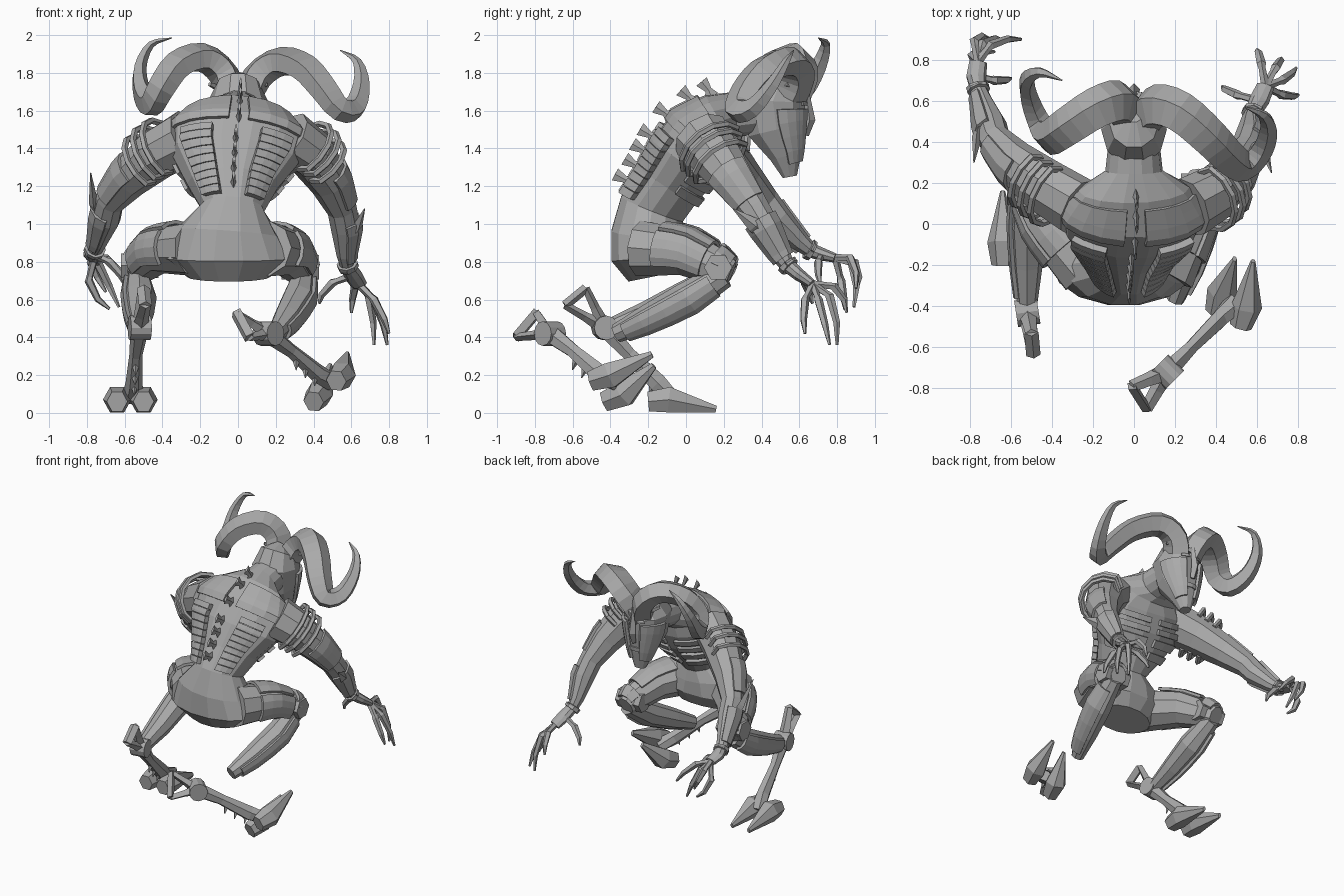
import bpy
import bmesh
from math import pi, cos, sin, radians
from mathutils import Vector

default_cube = bpy.data.objects.get("Cube")
if default_cube:
    bpy.data.objects.remove(default_cube, do_unlink=True)

GREY = (0.4, 0.4, 0.4, 1)
grey = bpy.data.materials.new("stone_grey")
grey.diffuse_color = GREY
grey.use_nodes = True
grey.node_tree.nodes["Principled BSDF"].inputs["Base Color"].default_value = GREY
SIDES = (("left", 1), ("right", -1))

def finish(name, bm):  # turn a bmesh into a named grey object
    bmesh.ops.recalc_face_normals(bm, faces=bm.faces)
    mesh = bpy.data.meshes.new(name)
    bm.to_mesh(mesh)
    bm.free()
    mesh.materials.append(grey)
    obj = bpy.data.objects.new(name, mesh)
    bpy.context.scene.collection.objects.link(obj)
    return obj

def frames(centres, sizes, side=(1, 0, 0)):  # centre and two scaled axes for every ring
    centres = [Vector(c) for c in centres]
    result, across = [], Vector(side)
    for i, (centre, size) in enumerate(zip(centres, sizes)):
        width, depth = size if isinstance(size, tuple) else (size, size)
        along = (centres[min(i + 1, len(centres) - 1)] - centres[max(i - 1, 0)]).normalized()
        across = (across - along * across.dot(along)).normalized()
        result.append((centre, across * width, along.cross(across) * depth))
    return result

def surface(rings, t, angle, grow=0.0):  # point on a loft at ring position t, pushed out by grow
    i = min(int(t), len(rings) - 2)
    centre, u, v = (a.lerp(b, t - i) for a, b in zip(rings[i], rings[i + 1]))
    offset = u * cos(angle) + v * sin(angle)
    return centre + offset + offset.normalized() * grow

def stitch(bm, loops, closed):  # bridge successive rows of points with quads
    for low, high in zip(loops, loops[1:]):
        for k in range(len(low) if closed else len(low) - 1):
            n = (k + 1) % len(low)
            bm.faces.new((low[k], low[n], high[n], high[k]))

def skin(name, rings, sides=8):  # closed, faceted loft through the rings
    bm = bmesh.new()
    loops = [[bm.verts.new(surface(rings, i, 2 * pi * k / sides)) for k in range(sides)]
             for i in range(len(rings))]
    stitch(bm, loops, True)
    bm.faces.new(loops[0])
    bm.faces.new(loops[-1])
    finish(name, bm)

def loft(name, centres, sizes, sides=6, side=(1, 0, 0)):
    skin(name, frames(centres, sizes, side), sides)

def shell(name, rings, t_range, angles, grow=0.015, thick=0.02, steps=4):  # armour plate on a loft
    bm = bmesh.new()
    (t0, t1), (a0, a1) = t_range, (radians(a) for a in angles)
    stitch(bm, [[bm.verts.new(surface(rings, t0 + (t1 - t0) * i / steps, a0 + (a1 - a0) * k / steps, grow))
                 for k in range(steps + 1)] for i in range(steps + 1)], False)
    solid = finish(name, bm).modifiers.new("thickness", "SOLIDIFY")
    solid.thickness, solid.offset = thick, 0

def rounded(points, steps=3):  # smooth curve through the points
    p = [Vector(q) for q in points]
    p = [p[0] * 2 - p[1]] + p + [p[-1] * 2 - p[-2]]
    curve = []
    for a, b, c, d in zip(p, p[1:], p[2:], p[3:]):
        for t in (k / steps for k in range(steps)):
            curve.append(b + ((c - a) * t + (a * 2 - b * 5 + c * 4 - d) * t ** 2 + (b * 3 - a - c * 3 + d) * t ** 3) / 2)
    return curve + [p[-2]]

def mirrored(angles, s):
    return angles if s > 0 else tuple(180 - a for a in angles)

# Hunched torso from pelvis to neck
torso = frames(
    [(-.05, -.18, .72), (-.05, -.2, .82), (-.05, -.2, .95), (-.03, -.18, 1.08), (-.03, -.1, 1.2),
     (-.02, 0, 1.35), (0, .08, 1.48), (0, .17, 1.56), (0, .26, 1.58), (0, .44, 1.6)],
    [(.22, .13), (.35, .2), (.28, .2), (.17, .18), (.24, .18), (.34, .2), (.36, .19), (.27, .14), (.14, .12), (.12, .12)])
skin("torso", torso, 14)
# Collar plates, back ribs and chest bands
for label, s in SIDES:
    shell(label + "_collar_plate", torso, (5.7, 6.8), mirrored((-82, -10), s), 0.01)
    for i in range(9):
        t = 3.1 + i * 0.26
        shell(f"{label}_back_rib_{i}", torso, (t, t + 0.24), mirrored((-70, -38), s), 0.02, 0.035, 3)
    for i in range(4):
        t = 4 + i * 0.5
        shell(f"{label}_chest_band_{i}", torso, (t, t + 0.3), mirrored((15, 84), s), 0.01)
# Flared spikes along the spine
for i, t in enumerate((3.5, 4.0, 4.5, 5.0, 5.8, 6.6, 7.2)):
    base, top = surface(torso, t, -pi / 2, -.01), surface(torso, t, -pi / 2, .065)
    loft(f"spine_spike_{i}", [base, base.lerp(top, .5), top + Vector((0, -.02, .01))],
         [(.016, .04), (.01, .018), (.008, .036)], 4)

# Long mask-like head
head = frames(
    [(0, .55, 1.25), (0, .53, 1.36), (0, .48, 1.5), (0, .46, 1.65), (0, .49, 1.73), (0, .53, 1.77)],
    [(.04, .04), (.09, .09), (.14, .16), (.16, .18), (.12, .14), (.04, .05)])
skin("head", head, 10)
loft("nose", [(0, .63, 1.73), (0, .655, 1.55), (0, .63, 1.47)], [.015, .03, .02], 4)
shell("mouth", head, (1.1, 1.3), (55, 125), 0.005, 0.008)
for label, s in SIDES:
    shell(label + "_cheek_plate", head, (.6, 2.7), mirrored((5, 68), s), 0.01)
    shell(label + "_eye", head, (2.85, 3.1), mirrored((58, 78), s), 0.004, 0.008)
    loft(label + "_brow", [(s * .01, .63, 1.68), (s * .08, .61, 1.71), (s * .15, .53, 1.74)], [.02, .025, .012], 4)
# Curling horns, broad at the root and tapering to a hook
horn_paths = {
    "left": [(.03, .5, 1.62), (.1, .57, 1.78), (.22, .54, 1.86), (.36, .42, 1.82), (.46, .32, 1.71),
             (.54, .28, 1.61), (.62, .36, 1.62), (.655, .46, 1.74), (.63, .53, 1.86), (.54, .57, 1.92)],
    "right": [(-.02, .52, 1.63), (-.07, .59, 1.79), (-.18, .56, 1.88), (-.32, .47, 1.84), (-.41, .42, 1.72),
              (-.46, .49, 1.64), (-.51, .61, 1.7), (-.52, .7, 1.83), (-.46, .74, 1.95), (-.35, .7, 1.985)]}
for label, s in SIDES:
    path = rounded(horn_paths[label])
    fade = [1.03 - (i / (len(path) - 1)) ** 2 for i in range(len(path))]
    loft(label + "_horn", path, [(.11 * f, .082 * f) for f in fade], 5, (0, 1, 0))

# Arms reaching forward and down
arm_sizes = [(.14, .16), (.135, .14), (.11, .11), (.08, .085), (.08, .08), (.05, .055), (.04, .04), (.05, .035), (.045, .025)]
arm_paths = {
    "left": [(.27, .08, 1.46), (.39, .15, 1.37), (.49, .26, 1.22), (.55, .36, 1.08), (.57, .42, .98),
             (.57, .5, .84), (.58, .54, .78), (.61, .6, .73), (.64, .67, .68)],
    "right": [(-.27, .08, 1.46), (-.43, .18, 1.37), (-.58, .3, 1.24), (-.68, .41, 1.12), (-.7, .48, 1.03),
              (-.74, .6, .91), (-.76, .66, .86), (-.77, .72, .84), (-.76, .79, .82)]}
elbow_tips = {"left": (.67, .25, 1.08), "right": (-.78, .3, 1.27)}
for label, s in SIDES:
    arm = frames(arm_paths[label], arm_sizes)
    skin(label + "_arm", arm, 9)
    shell(label + "_upper_arm_plate", arm, (1.7, 2.8), mirrored((-60, 60), s), 0.005)
    shell(label + "_forearm_plate", arm, (3.6, 5.4), mirrored((-80, 80), s), 0.005)
    shell(label + "_wrist_cuff", arm, (5.8, 6.2), (0, 360), 0.008, 0.015, 8)
    # Raised hoops around the shoulder
    for i in range(3):
        middle = 0 if s > 0 else pi
        path = [surface(arm, .75 + .3 * i, middle + radians(a), .035 if abs(a) < 100 else -.01)
                for a in range(-112, 113, 28)]
        loft(f"{label}_shoulder_hoop_{i}", path, [.018] * len(path), 5, arm[2][0] - arm[1][0])
    # Blade growing from the elbow
    tip, root = Vector(elbow_tips[label]), arm[4][0].lerp(arm[5][0], .4)
    loft(label + "_elbow_blade", [root, root.lerp(tip, .45) + Vector((s * .02, 0, 0)), tip],
         [(.03, .04), (.025, .04), .003], 4)
# Clawed fingers: knuckle and tip for each
fingers = {
    "left": [((.62, .78, .67), (.6, .85, .53)), ((.69, .76, .62), (.72, .8, .36)),
             ((.72, .7, .6), (.79, .76, .36)), ((.72, .63, .6), (.8, .63, .42)), ((.5, .63, .69), (.43, .67, .58))],
    "right": [((-.78, .89, .8), (-.7, .9, .64)), ((-.74, .88, .79), (-.63, .89, .56)),
              ((-.7, .87, .82), (-.55, .9, .66)), ((-.79, .82, .7), (-.68, .84, .55)), ((-.68, .7, .8), (-.6, .71, .68))]}
for label, s in SIDES:
    for i, (knuckle, tip) in enumerate(fingers[label]):
        knuckle, tip = Vector(knuckle), Vector(tip)
        root = Vector(arm_paths[label][-1 if i < 4 else -2])
        bend = knuckle.lerp(tip, .5) + (knuckle - root) * .2
        loft(f"{label}_finger_{i}", [root, root.lerp(knuckle, .8), knuckle, bend, tip],
             [.022, .018, .024, .019, .008], 5, (1, .3, .2))

# Folded legs: thigh, knee guard and shin
thigh_sizes = [(.16, .15), (.13, .125), (.09, .1), (.06, .07)]
shin_sizes = [(.06, .07), (.09, .09), (.075, .075), (.045, .05)]
thighs = {"left": [(.14, -.24, .87), (.26, 0, .85), (.33, .17, .77), (.34, .24, .74)],
          "right": [(-.22, -.22, .87), (-.42, 0, .86), (-.52, .17, .78), (-.54, .24, .74)]}
shins = {"left": [(.35, .2, .73), (.32, 0, .6), (.26, -.2, .5), (.2, -.37, .42)],
         "right": [(-.53, .2, .73), (-.52, 0, .61), (-.52, -.2, .52), (-.52, -.42, .44)]}
for label, s in SIDES:
    thigh, shin = frames(thighs[label], thigh_sizes), frames(shins[label], shin_sizes)
    skin(label + "_thigh", thigh, 9)
    skin(label + "_shin", shin, 8)
    shell(label + "_thigh_plate", thigh, (.5, 1.7), (-130, -50), 0.01)
    shell(label + "_thigh_side_plate", thigh, (.5, 1.7), mirrored((-42, 35), s), 0.01)
    shell(label + "_shin_plate", shin, (.3, 2.7), mirrored((-70, 30), s), 0.005)
    knee, reach = thigh[2][0], Vector((.1, 0, 0))
    loft(label + "_knee_disc", [knee - reach, knee + reach], [.075] * 2, 6, (0, 1, 0))
    shell(label + "_knee_guard", thigh, (1.9, 2.8), (-150, -10), 0.01)

# Hocks, heel forks and long feet
foot_paths = {"left": [(.16, -.72, .42), (.28, -.6, .33), (.42, -.46, .21), (.5, -.38, .16)],
              "right": [(-.52, -.43, .45), (-.54, -.3, .31), (-.55, -.15, .16), (-.56, -.06, .07)]}
forks = {"left": [(-.01, -.79, .53), (.06, -.9, .4)], "right": [(-.5, -.53, .66), (-.49, -.64, .57)]}
toes = {"left": [[(.52, -.5, .17), (.55, -.4, .2), (.58, -.18, .31)], [(.4, -.43, .06), (.43, -.33, .1), (.49, -.17, .25)]],
        "right": [[(x, -.2, .06), (x, -.09, .07), (x, .16, .02)] for x in (-.64, -.5)]}
for label, s in SIDES:
    path = [Vector(p) for p in foot_paths[label]]
    loft(label + "_foot_shaft", path, [(.05, .055), (.035, .04), (.045, .055), (.06, .04)])
    axle = (path[1] - path[0]).cross(Vector((0, 0, 1))).normalized() * .055
    loft(label + "_hock_disc", [path[0] - axle, path[0] + axle], [.065] * 2, 12, (0, 0, 1))
    prongs = [Vector(p) for p in forks[label]]
    for i, prong in enumerate(prongs):
        loft(f"{label}_heel_prong_{i}", [path[0], path[0].lerp(prong, .5), prong],
             [(.045, .04), (.035, .025), (.03, .02)], 4, axle)
    loft(label + "_heel_bar", prongs, [(.035, .025)] * 2, 4, axle)
    for i, toe in enumerate(toes[label]):
        loft(f"{label}_toe_{i}", toe, [(.055, .06), (.075, .078), (.012, .02)])
    # Small thorns under the shaft
    for i in range(3):
        root = path[1].lerp(path[2], .2 + .35 * i)
        loft(f"{label}_foot_thorn_{i}", [root, root + Vector((0, -.03, -.08))], [.03, .002], 4)
